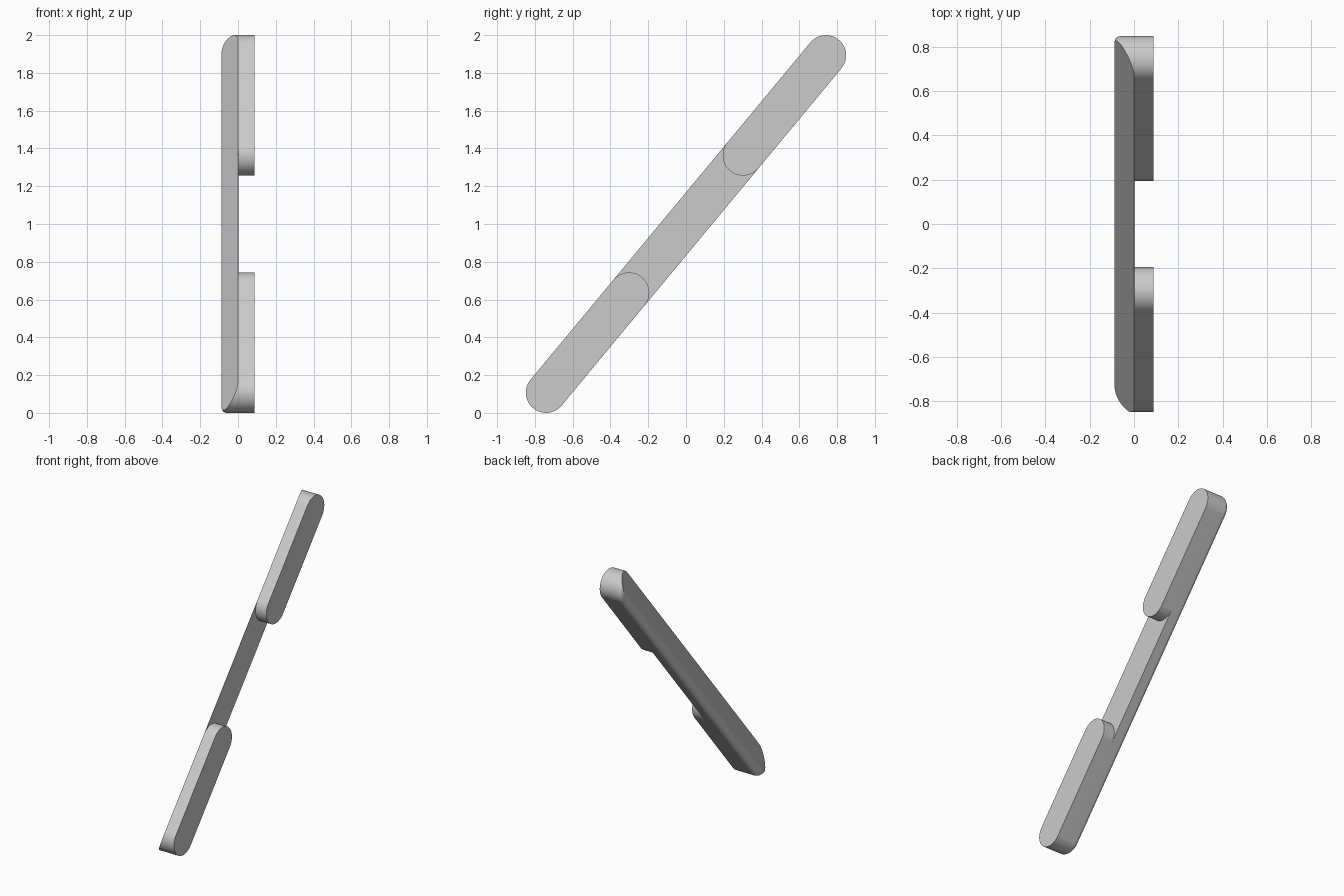
import bpy, bmesh, math
from mathutils import Vector

cube = bpy.data.objects.get("Cube")
if cube:
    bpy.data.objects.remove(cube)

R = 0.107            # half width of the bar
HALF = 1.16          # half distance between the end centres
PAD = 0.688          # distance between a pad's end centres
BACK, JOINT, FACE = -0.088, 0.003, 0.088
TILT = math.atan2(0.893, 0.741)

grey = bpy.data.materials.new("light_grey")
grey.use_nodes = True
grey.diffuse_color = (0.6, 0.6, 0.6, 1)
grey.node_tree.nodes["Principled BSDF"].inputs["Base Color"].default_value = (0.6, 0.6, 0.6, 1)


def rounded_bar(bm, start, end, levels, segments=32):
    """Loft a round-ended outline, along y, through (x, radius) levels."""
    rings = []
    for x, r in levels:
        ring = []
        for centre, turn in ((end, 0), (start, math.pi)):
            for i in range(segments + 1):
                a = turn + math.pi * i / segments
                ring.append(bm.verts.new((x, centre + r * math.sin(a), r * math.cos(a))))
        rings.append(ring)
    for low, high in zip(rings, rings[1:]):
        for i in range(len(low)):
            j = (i + 1) % len(low)
            bm.faces.new((low[i], low[j], high[j], high[i]))
    bm.faces.new(rings[0])
    bm.faces.new(rings[-1])


def finish(bm, name):
    bmesh.ops.recalc_face_normals(bm, faces=bm.faces)
    mesh = bpy.data.meshes.new(name)
    bm.to_mesh(mesh)
    bm.free()
    mesh.materials.append(grey)
    obj = bpy.data.objects.new(name, mesh)
    bpy.context.collection.objects.link(obj)
    obj.location.z = 1
    obj.rotation_euler.x = TILT
    bpy.ops.object.select_all(action="DESELECT")
    obj.select_set(True)
    bpy.context.view_layer.objects.active = obj
    bpy.ops.object.shade_smooth_by_angle(angle=math.radians(32))
    weighted = obj.modifiers.new("weighted_normals", "WEIGHTED_NORMAL")
    weighted.keep_sharp = True


# Long bar with a rounded back rim
bm = bmesh.new()
fillet = 0.03
levels = []
for i in range(9):
    a = math.pi / 2 * i / 8
    levels.append((BACK + fillet * (1 - math.sin(a)), R - fillet * (1 - math.cos(a))))
levels.reverse()
# order runs from the back face to the joint
levels = sorted(((x, R - fillet + math.sqrt(max(0, fillet ** 2 - (BACK + fillet - x) ** 2)))
                 for x, _ in levels))
levels.append((JOINT, R))
rounded_bar(bm, -HALF, HALF, levels)

# Slanted upper side, blended softly into the back face
ridge = Vector((BACK, 0, -0.05))
slope = math.atan2(JOINT - 0.002 - BACK, R - ridge.z)
blend = 0.06


def outward(angle):
    return Vector((-math.cos(angle), 0, math.sin(angle)))


centre = ridge - outward(slope / 2) * blend / math.cos(slope / 2)
for k in range(1, 5):
    normal = outward(slope * k / 4)
    bmesh.ops.bisect_plane(bm, geom=bm.verts[:] + bm.edges[:] + bm.faces[:], dist=1e-6,
                           plane_co=centre + normal * blend, plane_no=normal, clear_outer=True)
    bmesh.ops.holes_fill(bm, edges=[e for e in bm.edges if e.is_boundary], sides=0)
finish(bm, "long_bar")

# Raised pads at both ends
for name, start in (("lower_pad", -HALF), ("upper_pad", HALF - PAD)):
    bm = bmesh.new()
    rounded_bar(bm, start, start + PAD, [(JOINT, R), (FACE, R)])
    finish(bm, name)
